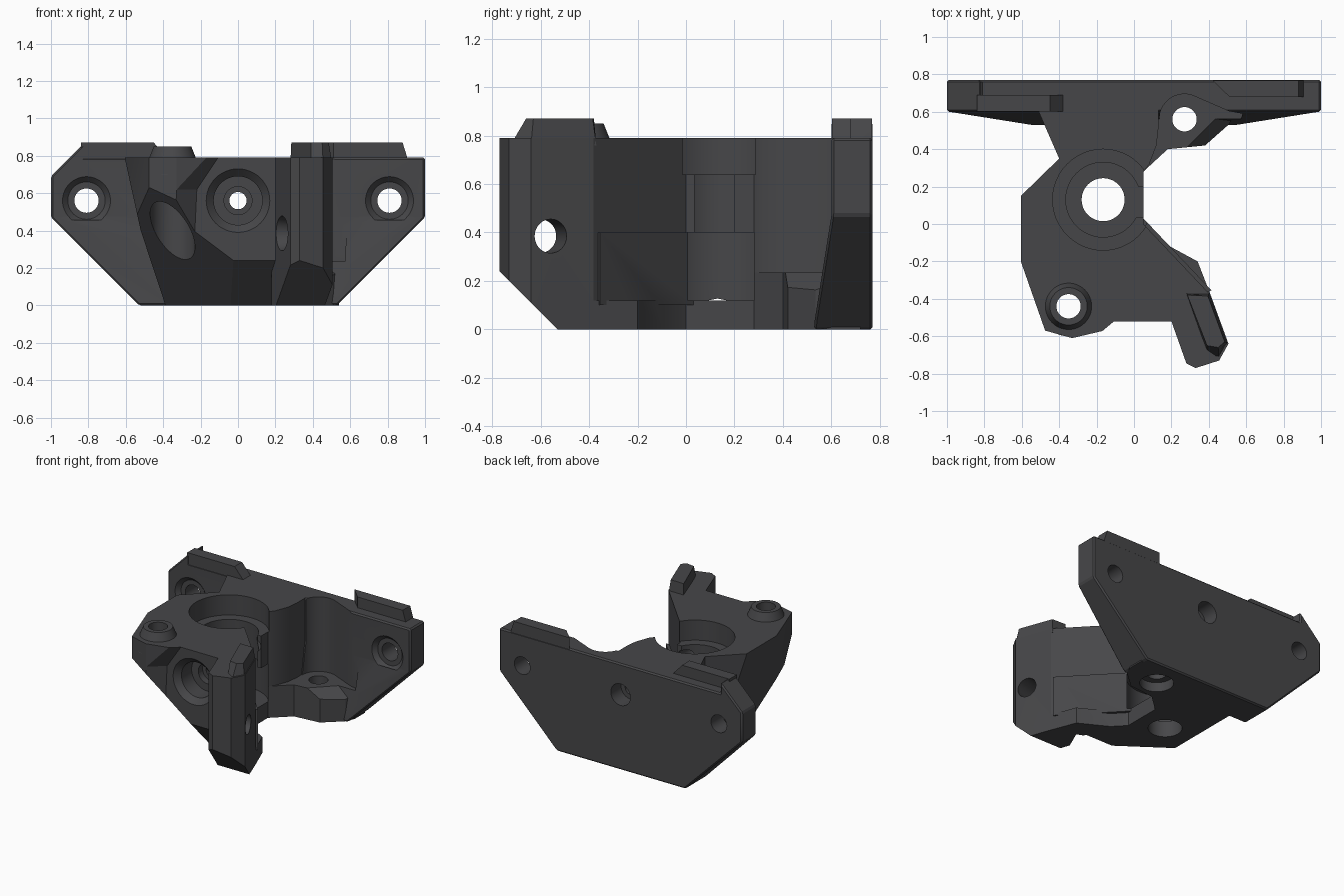
import bpy, bmesh, math
from mathutils import Vector

if "Cube" in bpy.data.objects:
    bpy.data.objects.remove(bpy.data.objects["Cube"])

grey = bpy.data.materials.new("dark_grey")
grey.diffuse_color = (0.062, 0.062, 0.066, 1)
grey.use_nodes = True
grey.node_tree.nodes["Principled BSDF"].inputs["Base Color"].default_value = grey.diffuse_color


def finish(name, bm):
    bmesh.ops.recalc_face_normals(bm, faces=bm.faces)
    me = bpy.data.meshes.new(name)
    bm.to_mesh(me)
    bm.free()
    ob = bpy.data.objects.new(name, me)
    bpy.context.collection.objects.link(ob)
    me.materials.append(grey)
    return ob


def loft(name, low, high):
    """Solid between two matching rings of 3D points."""
    bm = bmesh.new()
    a = [bm.verts.new(p) for p in low]
    b = [bm.verts.new(p) for p in high]
    n = len(a)
    bm.faces.new(a)
    bm.faces.new(b[::-1])
    for i in range(n):
        j = (i + 1) % n
        bm.faces.new((a[i], b[i], b[j], a[j]))
    return finish(name, bm)


def prism(name, pts, z0, z1):
    return loft(name, [(x, y, z0) for x, y in pts], [(x, y, z1) for x, y in pts])


def rod(name, p0, p1, r0, r1=None, n=48):
    """Cylinder or cone between two points."""
    p0, p1 = Vector(p0), Vector(p1)
    q = (p1 - p0).to_track_quat('Z', 'Y')
    ring = [(math.cos(2 * math.pi * i / n), math.sin(2 * math.pi * i / n)) for i in range(n)]
    r1 = r0 if r1 is None else r1
    return loft(name, [p0 + q @ Vector((c * r0, s * r0, 0)) for c, s in ring],
                [p1 + q @ Vector((c * r1, s * r1, 0)) for c, s in ring])


def half_space(point, normal):
    """Big block on the outer side of a plane."""
    q = Vector(normal).normalized().to_track_quat('Z', 'Y')
    sq = [(-3, -3), (3, -3), (3, 3), (-3, 3)]
    p = Vector(point)
    return loft("cutter", [p + q @ Vector((x, y, 0)) for x, y in sq],
                [p + q @ Vector((x, y, 3)) for x, y in sq])


def combine(ob, others, op):
    for o in others:
        m = ob.modifiers.new("b", 'BOOLEAN')
        m.operation, m.object, m.solver = op, o, 'EXACT'
        dg = bpy.context.evaluated_depsgraph_get()
        me = bpy.data.meshes.new_from_object(ob.evaluated_get(dg))
        ob.modifiers.clear()
        ob.data = me
        bpy.data.objects.remove(o)


# Back plate: upright upper front, lower front leaning forward, raised left corner
prof = [(-0.53, 0), (0.53, 0), (1, 0.47), (1, 0.79), (-0.82, 0.79), (-0.82, 0.87),
        (-1, 0.69), (-1, 0.47)]
plate = loft("bracket", [(x, 0.77, z) for x, z in prof], [(x, 0.5, z) for x, z in prof])
front = [(0.525, -0.1), (0.53, 0.03), (0.6, 0.47), (0.6, 1.2), (0.3, 1.2), (0.3, -0.1)]
front_trim = loft("front_trim", [(-2, y, z) for y, z in front], [(2, y, z) for y, z in front])
combine(plate, [front_trim], 'DIFFERENCE')
bev = plate.modifiers.new("edge_chamfer", 'BEVEL')
bev.width, bev.segments, bev.limit_method = 0.01, 1, 'ANGLE'
bev.angle_limit = math.radians(35)
me = bpy.data.meshes.new_from_object(
    plate.evaluated_get(bpy.context.evaluated_depsgraph_get()))
plate.modifiers.clear()
plate.data = me

# Main body with undercut front and left lobe
body = prism("body", [(-0.53, 0.66), (-0.505, 0.59), (-0.4, 0.35), (-0.605, 0.15), (-0.605, -0.2),
                      (-0.475, -0.57), (-0.33, -0.61), (-0.16, -0.57), (-0.1, -0.52), (0.3, -0.52),
                      (0.41, -0.38), (0.05, 0), (0.05, 0.28), (0.13, 0.38), (0.13, 0.66)], 0, 0.79)
lobe_cap = rod("lobe_cap", (-0.35, -0.44, 0.7), (-0.35, -0.44, 0.85), 0.16, 0.1)
combine(body, [lobe_cap], 'UNION')
side = [(-0.1, 0.8), (-0.22, 0.62), (-0.24, 0.2), (0.1, 0.2), (0.1, 0.8)]
lobe_trim = loft("lobe_trim", [(x, -0.52, z) for x, z in side],
                 [(x - (0.24 if x < 0 else 0), -0.72, z) for x, z in side])
combine(body, [lobe_trim,
               half_space((-0.35, -0.44, 0.4), (-0.75, -1.05, -1)),
               half_space((0, -0.52, 0.24), (0, -1, -1)),
               half_space((-0.606, 0, 0.79), (-1, 0, -0.22)),
               half_space((-0.52, 0, 0.4), (-1, 0, -0.33))], 'DIFFERENCE')

# Base ledge, side step, and low screw flange with a sloped edge
ledge = prism("ledge", [(0.0, 0.1), (0.05, 0.0), (0.1, -0.07), (0.34, -0.2), (0.41, -0.39),
                        (0.2, -0.3), (0.0, -0.1)], 0, 0.12)
step = prism("step", [(0.05, 0.03), (0.415, -0.355), (0.3, -0.4), (0, -0.05)], 0.1, 0.4)
flange = prism("flange", [(0.0, 0.25), (0.05, 0.28), (0.18, 0.4), (0.38, 0.42), (0.51, 0.535),
                          (0.54, 0.6), (0.54, 0.72), (0.0, 0.72)], 0, 0.235)
combine(flange, [half_space((0.44, 0.475, 0.17), (0.7, -0.7, 1))], 'DIFFERENCE')

# Angled front arm with raised hook on top
arm = prism("arm", [(0.18, -0.46), (0.2, -0.52), (0.28, -0.745), (0.33, -0.77), (0.455, -0.73),
                    (0.505, -0.64), (0.41, -0.38), (0.34, -0.2), (0.25, -0.3)], 0, 0.79)
arm_trim = prism("arm_trim", [(0.41, -0.381), (0.26, -0.225), (0.36, -0.1), (0.6, -0.35)], 0.12, 1)
combine(arm, [half_space((0, -0.77, 0.24), (0, -1, -1)), arm_trim], 'DIFFERENCE')
hook = loft("hook", [(0.28, -0.37, 0.76), (0.405, -0.37, 0.76), (0.503, -0.64, 0.76),
                     (0.455, -0.725, 0.76), (0.39, -0.68, 0.76)],
            [(0.285, -0.38, 0.87), (0.395, -0.385, 0.87), (0.485, -0.63, 0.87),
             (0.45, -0.66, 0.87), (0.39, -0.65, 0.87)])


# Top rails on the plate
def rail(x0, x1, y0, y1, slope1, skew):
    p = [(x0, 0.74), (x1 + slope1, 0.74), (x1 + slope1, 0.79), (x1, 0.87), (x0, 0.87)]
    return loft("rail", [(x + (skew if x == x0 else 0), y0, z) for x, z in p],
                [(x, y1, z) for x, z in p])


left_rail = rail(-0.84, -0.45, 0.602, 0.69, 0.07, 0)
right_rail = rail(0.42, 0.88, 0.68, 0.768, 0.025, 0.09)

# Rounded relief above the flange
cx, cy = 0.27, 0.56
arc = [(cx + 0.135 * math.cos(a), cy + 0.135 * math.sin(a))
       for a in [math.radians(165 - 105 * i / 12) for i in range(13)]]
relief = prism("relief", [(0.08, 0.315), (0.12, 0.42)] + arc + [(0.51, 0.602), (0.58, 0.59),
                                                              (0.5, 0.3)], 0.235, 1.2)
combine(plate, [body, ledge, step, flange, arm, hook, left_rail, right_rail], 'UNION')
combine(plate, [relief], 'DIFFERENCE')

# Stepped vertical bore with a side slot
bx, by = -0.165, 0.13
cuts = [rod("c", (bx, by, a), (bx, by, b), r) for a, b, r in
        ((0.64, 1.2, 0.27), (0.3, 0.8, 0.2), (0.12, 0.4, 0.265), (-0.2, 0.3, 0.115))]
cuts.append(prism("slot", [(-0.1, 0.035), (0.12, 0.035), (0.12, 0.2), (-0.1, 0.2)], 0.35, 0.7))

# Long horizontal screw hole with front counterbore
cuts += [rod("c", (0, -1, 0.56), (0, 1, 0.56), 0.046),
         rod("c", (0, -0.525, 0.56), (0, -0.48, 0.56), 0.175, 0.13),
         rod("c", (0, -0.6, 0.56), (0, -0.36, 0.56), 0.13),
         rod("c", (0, -0.4, 0.56), (0, -0.31, 0.56), 0.075),
         rod("c", (0, 0.65, 0.56), (0, 0.9, 0.56), 0.08)]
# Plate mounting holes with shallow countersinks
for s in (-1, 1):
    cuts += [rod("c", (s * 0.81, 0.3, 0.56), (s * 0.81, 1, 0.56), 0.065),
             rod("c", (s * 0.81, 0.598, 0.56), (s * 0.81, 0.63, 0.56), 0.13, 0.1)]
# Flange hole and lobe hole
cuts += [rod("c", (cx, cy, -0.2), (cx, cy, 0.5), 0.065),
         rod("c", (cx, cy, -0.1), (cx, cy, 0.07), 0.115),
         rod("c", (-0.35, -0.44, -0.2), (-0.35, -0.44, 1.1), 0.065),
         rod("c", (-0.35, -0.44, -0.1), (-0.35, -0.44, 0.58), 0.12)]
# Arm cross hole
cuts += [rod("c", (0.1, -0.655, 0.385), (0.8, -0.475, 0.385), 0.07),
         rod("c", (0.15, -0.642, 0.385), (0.3, -0.604, 0.385), 0.11, 0.08)]
combine(plate, cuts, 'DIFFERENCE')

plate.data.materials.clear()
plate.data.materials.append(grey)
for f in plate.data.polygons:
    f.material_index = 0
bpy.context.view_layer.objects.active = plate
plate.select_set(True)
bpy.ops.object.shade_smooth_by_angle(angle=math.radians(20))
